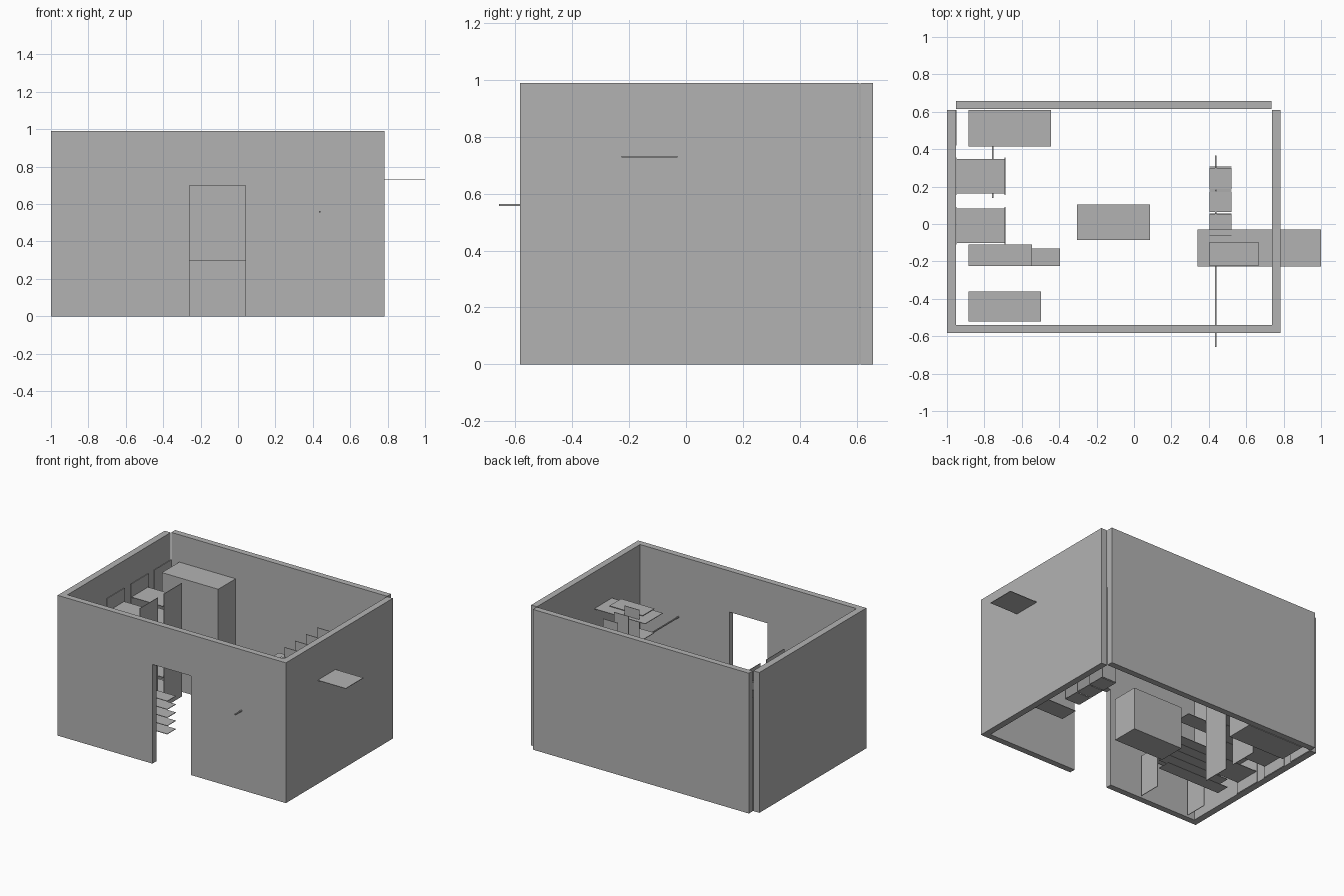
import bpy
import bmesh
from mathutils import Vector

cube = bpy.data.objects.get("Cube")
if cube:
    bpy.data.objects.remove(cube, do_unlink=True)

grey = bpy.data.materials.new("plain grey")
grey.use_nodes = True
tone = (0.45, 0.45, 0.45, 1)
grey.diffuse_color = tone
grey.node_tree.nodes["Principled BSDF"].inputs["Base Color"].default_value = tone

THIN = 0.004
TOP = 0.8


def finish(name, bm):
    bmesh.ops.recalc_face_normals(bm, faces=bm.faces)
    mesh = bpy.data.meshes.new(name)
    bm.to_mesh(mesh)
    bm.free()
    mesh.materials.append(grey)
    obj = bpy.data.objects.new(name, mesh)
    bpy.context.collection.objects.link(obj)
    return obj


def box(name, x, y, z):
    """Box given by its (low, high) range on each axis."""
    bm = bmesh.new()
    bmesh.ops.create_cube(bm, size=1)
    low, high = Vector((x[0], y[0], z[0])), Vector((x[1], y[1], z[1]))
    bmesh.ops.scale(bm, vec=high - low, verts=bm.verts)
    bmesh.ops.translate(bm, vec=(low + high) / 2, verts=bm.verts)
    return finish(name, bm)


def shelf(name, x, y, z):
    return box(name, x, y, (z - THIN / 2, z + THIN / 2))


def panel_x(name, x, y, z):
    return box(name, (x - THIN / 2, x + THIN / 2), y, z)


def panel_y(name, x, y, z):
    return box(name, x, (y - THIN / 2, y + THIN / 2), z)


def rod(name, x, y, z):
    r = 0.004
    return box(name, (x - r, x + r), y, (z - r, z + r))


# Room walls
H = 0.99
box("right_wall", (-1, -0.953), (-0.54, 0.61), (0, H))
box("left_wall", (0.737, 0.782), (-0.54, 0.61), (0, H))
box("back_wall", (-0.951, 0.735), (0.614, 0.657), (0, H))

# Front wall with a doorway
outline = [(-1, 0), (-0.26, 0), (-0.26, 0.7), (0.04, 0.7),
           (0.04, 0), (0.782, 0), (0.782, H), (-1, H)]
bm = bmesh.new()
face = bm.faces.new([bm.verts.new((x, -0.583, z)) for x, z in outline])
ext = bmesh.ops.extrude_face_region(bm, geom=[face])
moved = [g for g in ext["geom"] if isinstance(g, bmesh.types.BMVert)]
bmesh.ops.translate(bm, vec=(0, 0.043, 0), verts=moved)
finish("front_wall", bm)

# Solid furniture
box("cabinet", (-0.885, -0.445), (0.415, 0.609), (0, TOP))
box("table", (-0.305, 0.085), (-0.085, 0.105), (0, 0.3))

# Shelving along the right wall
for unit, mid in enumerate((-0.01, 0.256)):
    span = (mid - 0.1, mid + 0.1)
    for side, x in (("outer", -0.948), ("inner", -0.69)):
        panel_x(f"rack_{unit}_{side}_panel", x, span, (0, TOP))
    for i in range(6):
        shelf(f"rack_{unit}_shelf_{i}", (-0.946, -0.69),
              (mid - 0.092, mid + 0.092), 0.08 + 0.125 * i)
panel_x("corner_panel", -0.948, (0.42, 0.609), (0, TOP))
rod("rack_rod", -0.755, (0.14, 0.415), 0.56)

# Stacked low trays with an upper tray
for i in range(5):
    shelf(f"tray_{i}", (-0.885, -0.395), (-0.225, -0.13), 0.035 + 0.058 * i)
shelf("upper_tray", (-0.885, -0.545), (-0.225, -0.11), 0.44)

# Bench with two end panels
shelf("bench_top", (-0.885, -0.497), (-0.52, -0.36), 0.29)
for side, x in (("right", -0.883), ("left", -0.499)):
    panel_x(f"bench_{side}_end", x, (-0.52, -0.36), (0, 0.29))

# Hanging shelving on the left side
dividers = (-0.06, 0.058, 0.18, 0.305)
for i, y in enumerate(dividers):
    panel_y(f"hanging_divider_{i}", (0.405, 0.52), y, (0.13, TOP))
for i, (a, b) in enumerate(zip(dividers, dividers[1:])):
    for j, z in enumerate((0.13, 0.35, 0.57)):
        shelf(f"hanging_shelf_{i}_{j}", (0.405, 0.52), (a + 0.005, b - 0.005), z)
for i, z in enumerate((0.1, 0.575, 0.745)):
    shelf(f"side_shelf_{i}", (0.405, 0.665), (-0.225, -0.095), z)

# Wide ledge through the left wall and rod through the front wall
shelf("ledge", (0.34, 1.0), (-0.227, -0.03), 0.73)
rod("hanging_rod", 0.436, (-0.657, 0.365), 0.56)
